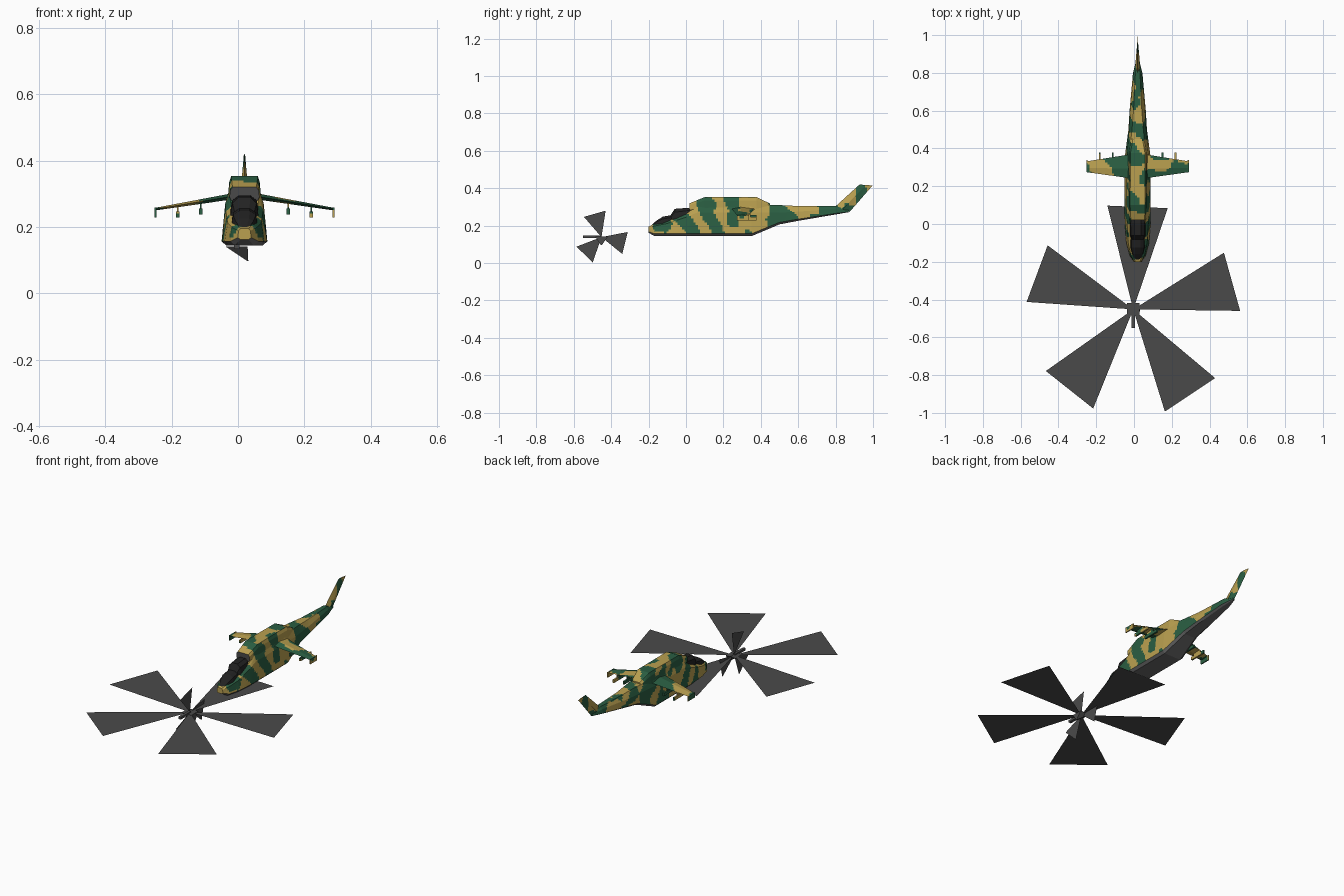
import bpy, bmesh, math
from mathutils import Vector, noise

if "Cube" in bpy.data.objects:
    bpy.data.objects.remove(bpy.data.objects["Cube"])

CX = 0.0195                       # fuselage centre line
HUB = Vector((-0.004, -0.452, 0.139))


def material(name, r, g, b):
    m = bpy.data.materials.new(name)
    lin = [((c / 255 + 0.055) / 1.055) ** 2.4 for c in (r, g, b)]
    m.diffuse_color = (*lin, 1)
    m.use_nodes = True
    m.node_tree.nodes["Principled BSDF"].inputs["Base Color"].default_value = m.diffuse_color
    return m


GREEN = material("forest green", 42, 94, 66)
TAN = material("sand tan", 186, 160, 80)
BELLY = material("belly grey", 104, 104, 104)
ROTOR = material("rotor grey", 74, 74, 74)
GLASS = material("dark glass", 34, 34, 34)


def finish(name, bm, mats):
    me = bpy.data.meshes.new(name)
    bm.to_mesh(me)
    bm.free()
    for m in mats:
        me.materials.append(m)
    ob = bpy.data.objects.new(name, me)
    bpy.context.collection.objects.link(ob)
    return ob


def loft(rings):
    """Closed skin through rings of equally many points, capped at both ends."""
    bm = bmesh.new()
    vs = [[bm.verts.new(p) for p in ring] for ring in rings]
    n = len(vs[0])
    for a, b in zip(vs, vs[1:]):
        for i in range(n):
            j = (i + 1) % n
            bm.faces.new((a[i], a[j], b[j], b[i]))
    bm.faces.new(vs[0])
    bm.faces.new(vs[-1])
    bmesh.ops.recalc_face_normals(bm, faces=bm.faces)
    return bm


def section(y, zs, ws):
    """Symmetric cross-section at y: heights and half widths from bottom to top."""
    right = [(CX + w, y, z) for w, z in zip(ws, zs)]
    left = [(CX - w, y, z) for w, z in zip(ws, zs)]
    return right + left[::-1]


def camouflage(bm, grey_below=False, step=0.012):
    """Cut into small cells, then colour cells green or tan by noise."""
    for axis in range(3):
        lo = min(v.co[axis] for v in bm.verts)
        hi = max(v.co[axis] for v in bm.verts)
        normal = Vector((axis == 0, axis == 1, axis == 2))
        for k in range(1, int((hi - lo) / step) + 1):
            geom = bm.verts[:] + bm.edges[:] + bm.faces[:]
            bmesh.ops.bisect_plane(bm, geom=geom, plane_co=normal * (lo + k * step - 0.0003),
                                   plane_no=normal)
    bm.normal_update()
    for f in bm.faces:
        c = f.calc_center_median()
        p = Vector((c.x * 9, c.y * 15 + c.z * 6, c.z * 10))
        f.material_index = 1 if noise.noise(p) > 0.03 else 0
        if grey_below and f.normal.z < -0.5:
            f.material_index = 2


CAMO = [GREEN, TAN, BELLY, ROTOR]

# Fuselage and tail boom: y, heights, half widths
stations = [
    (-.200, (.162, .168, .188, .195), (.012, .020, .018, .012)),
    (-.168, (.144, .157, .198, .208), (.028, .042, .036, .024)),
    (-.100, (.144, .157, .212, .224), (.046, .060, .050, .035)),
    (.000, (.144, .157, .245, .262), (.055, .068, .056, .040)),
    (.060, (.144, .157, .270, .305), (.055, .069, .058, .046)),
    (.350, (.144, .157, .270, .312), (.055, .069, .058, .046)),
    (.500, (.207, .218, .270, .310), (.036, .049, .045, .030)),
    (.600, (.226, .235, .275, .305), (.031, .043, .038, .022)),
    (.800, (.260, .266, .290, .305), (.014, .025, .021, .012)),
    (.870, (.272, .274, .279, .283), (.004, .007, .006, .003)),
]
bm = loft([section(*s) for s in stations])
camouflage(bm, grey_below=True)
finish("fuselage", bm, CAMO)

# Engine housing with dark intake face at the front
stations = [
    (.020, (.280, .290, .310, .320), (.040, .045, .043, .036)),
    (.100, (.280, .290, .335, .353), (.046, .050, .046, .040)),
    (.377, (.280, .290, .335, .353), (.046, .050, .046, .038)),
    (.450, (.280, .290, .308, .318), (.030, .038, .036, .025)),
]
bm = loft([section(*s) for s in stations])
camouflage(bm)
for f in bm.faces:
    if f.normal.y < -0.9:
        f.material_index = 3
finish("engine_housing", bm, CAMO)

# Tandem bubble canopies
front = [
    (-.190, (.185, .195, .198), (.012, .012, .006)),
    (-.160, (.195, .218, .225), (.030, .027, .013)),
    (-.125, (.200, .236, .248), (.040, .034, .016)),
    (-.080, (.205, .243, .256), (.042, .034, .016)),
    (-.055, (.215, .235, .245), (.034, .028, .013)),
]
rear = [
    (-.088, (.215, .238, .248), (.034, .028, .014)),
    (-.060, (.228, .272, .290), (.043, .036, .018)),
    (.005, (.240, .280, .295), (.045, .037, .018)),
    (.035, (.260, .280, .290), (.040, .032, .016)),
]
for name, data in (("front_canopy", front), ("rear_canopy", rear)):
    finish(name, loft([section(*s) for s in data]), [GLASS])

# Swept tail fin
rings = []
for (y0, z0), (y1, z1), w in (((.800, .304), (.874, .273), .013),
                              ((.928, .420), (.998, .415), .002)):
    ym, zm = (y0 + y1) / 2, (z0 + z1) / 2
    rings.append([(CX, y0, z0), (CX + w, ym, zm), (CX, y1, z1), (CX - w, ym, zm)])
bm = loft(rings)
camouflage(bm)
finish("tail_fin", bm, CAMO)


def box(name, x0, x1, y0, y1, z0, z1, mats=None):
    bm = loft([[(x, y0, z0), (x, y1, z0), (x, y1, z1), (x, y0, z1)] for x in (x0, x1)])
    if not mats:
        camouflage(bm)
    return finish(name, bm, mats or CAMO)


# Drooping stub wings with end plates and pylons
for side, s in (("right", 1), ("left", -1)):
    rings = []
    for d, y0, y1, z, t in ((.045, .243, .368, .291, .009), (.268, .274, .332, .254, .004)):
        x, ym = CX + s * d, y0 + (y1 - y0) * .4
        rings.append([(x, y0, z), (x, ym, z + t), (x, y1, z), (x, ym, z - t)])
    bm = loft(rings)
    camouflage(bm)
    finish(side + "_wing", bm, CAMO)
    x = CX + s * .268
    box(side + "_end_plate", x - .003, x + .003, .274, .338, .228, .258)
    for i, (d, z0, z1) in enumerate(((.132, .238, .275), (.201, .229, .264))):
        x = CX + s * d
        box(f"{side}_pylon_{i + 1}", x - .005, x + .005, .275, .378, z0, z0 + .018)
        box(f"{side}_pylon_strut_{i + 1}", x - .002, x + .002, .29, .345, z0 + .01, z1)


def blades(name, count, start, half, radius, u, v):
    """Flat triangular blades around the hub in the plane of axes u and v."""
    bm = bmesh.new()
    for k in range(count):
        a = math.radians(start + k * 360 / count)
        tip = [HUB + radius * (u * math.cos(b) + v * math.sin(b))
               for b in (a - math.radians(half), a + math.radians(half))]
        bm.faces.new([bm.verts.new(p) for p in (HUB, *tip)])
    finish(name, bm, [ROTOR])


X, Y, Z = Vector((1, 0, 0)), Vector((0, 1, 0)), Vector((0, 0, 1))
blades("main_rotor_blades", 5, 15.6, 16.4, .566, X, Y)
blades("tail_rotor_blades", 3, -14, 25, .143, Y, Z)

# Tapered main rotor hub and tail rotor shaft
top = [(HUB.x + a * .033, HUB.y + b * .033, HUB.z + .002)
       for a, b in ((-1, -1), (1, -1), (1, 1), (-1, 1))]
low = [(.029 + a * .002, HUB.y + b * .004, .098)
       for a, b in ((-1, -1), (1, -1), (1, 1), (-1, 1))]
finish("rotor_hub", loft([top, low]), [ROTOR])
box("tail_rotor_shaft", HUB.x - .008, HUB.x + .008, -.55, HUB.y, .133, .147, [ROTOR])
